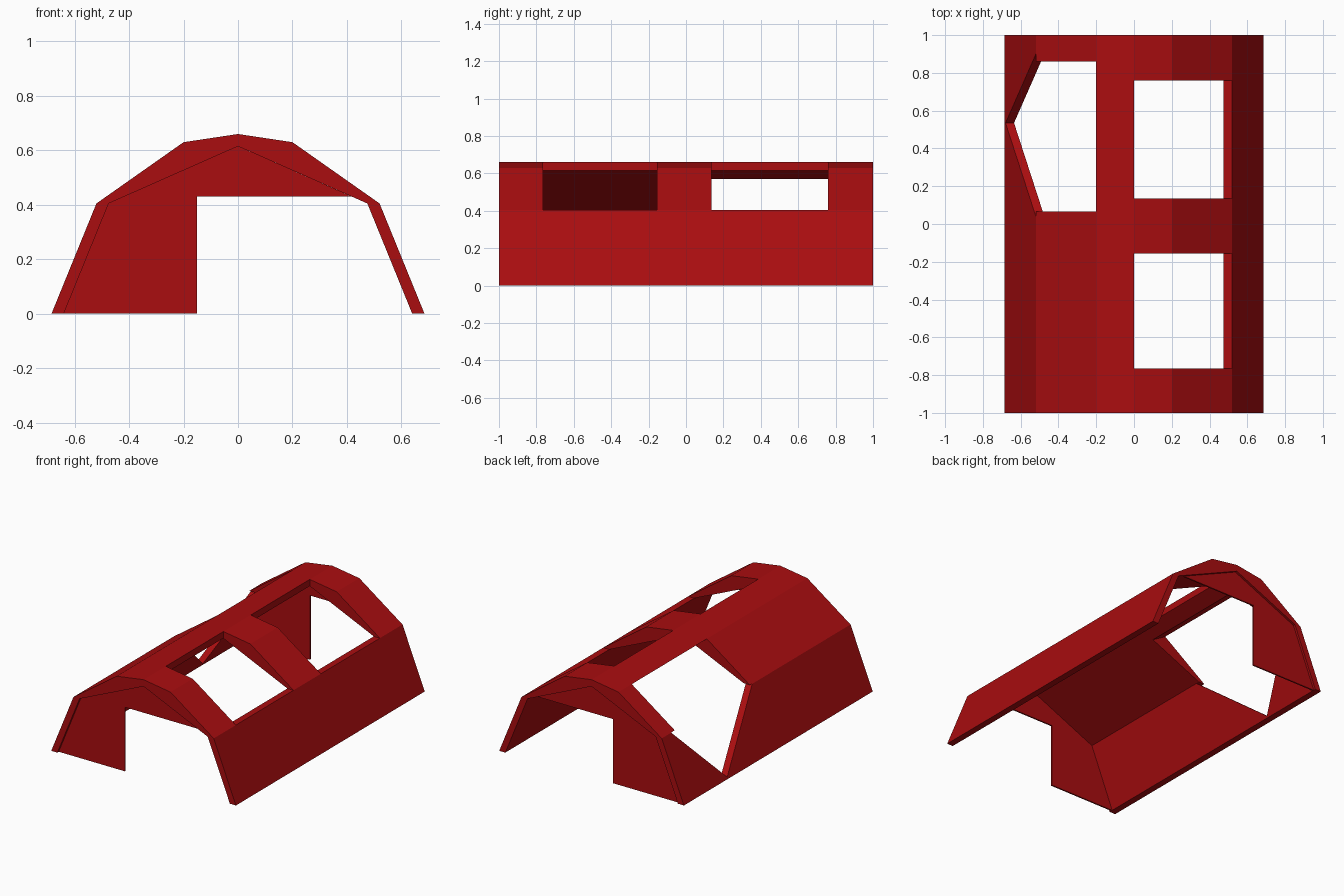
import bpy
import bmesh

cube = bpy.data.objects.get("Cube")
if cube:
    bpy.data.objects.remove(cube, do_unlink=True)

red = bpy.data.materials.new("deep_red")
red.use_nodes = True
red.diffuse_color = (0.40, 0.004, 0.005, 1)
for node in red.node_tree.nodes:
    if node.type == 'BSDF_PRINCIPLED':
        node.inputs["Base Color"].default_value = red.diffuse_color


def prism(name, outline, start, end, axis='Y'):
    """Extrude a flat outline along Y (points are x, z) or X (points are y, z)."""
    def place(p, d):
        return (p[0], d, p[1]) if axis == 'Y' else (d, p[0], p[1])
    bm = bmesh.new()
    face = bm.faces.new([bm.verts.new(place(p, start)) for p in outline])
    grown = bmesh.ops.extrude_face_region(bm, geom=[face])
    moved = [v for v in grown["geom"] if isinstance(v, bmesh.types.BMVert)]
    shift = (0, end - start, 0) if axis == 'Y' else (end - start, 0, 0)
    bmesh.ops.translate(bm, verts=moved, vec=shift)
    bmesh.ops.recalc_face_normals(bm, faces=bm.faces)
    mesh = bpy.data.meshes.new(name)
    bm.to_mesh(mesh)
    bm.free()
    mesh.materials.append(red)
    obj = bpy.data.objects.new(name, mesh)
    bpy.context.collection.objects.link(obj)
    return obj


def cut(target, cutter):
    cutter.hide_render = True
    mod = target.modifiers.new(cutter.name, 'BOOLEAN')
    mod.operation = 'DIFFERENCE'
    mod.solver = 'EXACT'
    mod.object = cutter
    bpy.context.view_layer.objects.active = target
    bpy.ops.object.modifier_apply(modifier=mod.name)
    bpy.data.objects.remove(cutter, do_unlink=True)


# Arched shell: mirrored outer and inner profiles
outer_half = [(0.685, 0), (0.52, 0.405), (0.2, 0.63)]
inner_half = [(0.64, 0), (0.475, 0.405)]


def arch(half, top):
    return half + [(0, top)] + [(-x, z) for x, z in reversed(half)]


profile = arch(outer_half, 0.66) + arch(inner_half, 0.615)[::-1]
shell = prism("arched_shell", profile, -1, 1)

# Two rectangular roof windows on the left side
window = [(0, 0.405), (0.9, 0.405), (0.9, 1), (0, 1)]
for start, end in ((-0.765, -0.155), (0.135, 0.76)):
    cut(shell, prism("window_cutter", window, start, end))

# Large opening on the right side: roof gap above a V-shaped notch
roof_gap = [(-0.9, 0.4), (-0.1, 0.4), (-0.1, 0.571),
            (-0.2, 0.63), (-0.2, 1), (-0.9, 1)]
cut(shell, prism("roof_gap_cutter", roof_gap, 0.065, 0.86))
notch = [(0.04, 0.406), (0.535, 0.012), (0.9, 0.406)]
cut(shell, prism("notch_cutter", notch, -1, -0.3, 'X'))

# Thin end walls with a tall doorway
wall = [(-0.15, 0), (-0.64, 0), (-0.475, 0.405), (0, 0.615),
        (0.418, 0.43), (-0.15, 0.43)]
for name, y in (("front_wall", -0.98), ("back_wall", 0.98)):
    prism(name, wall, y - 0.005, y + 0.005)
